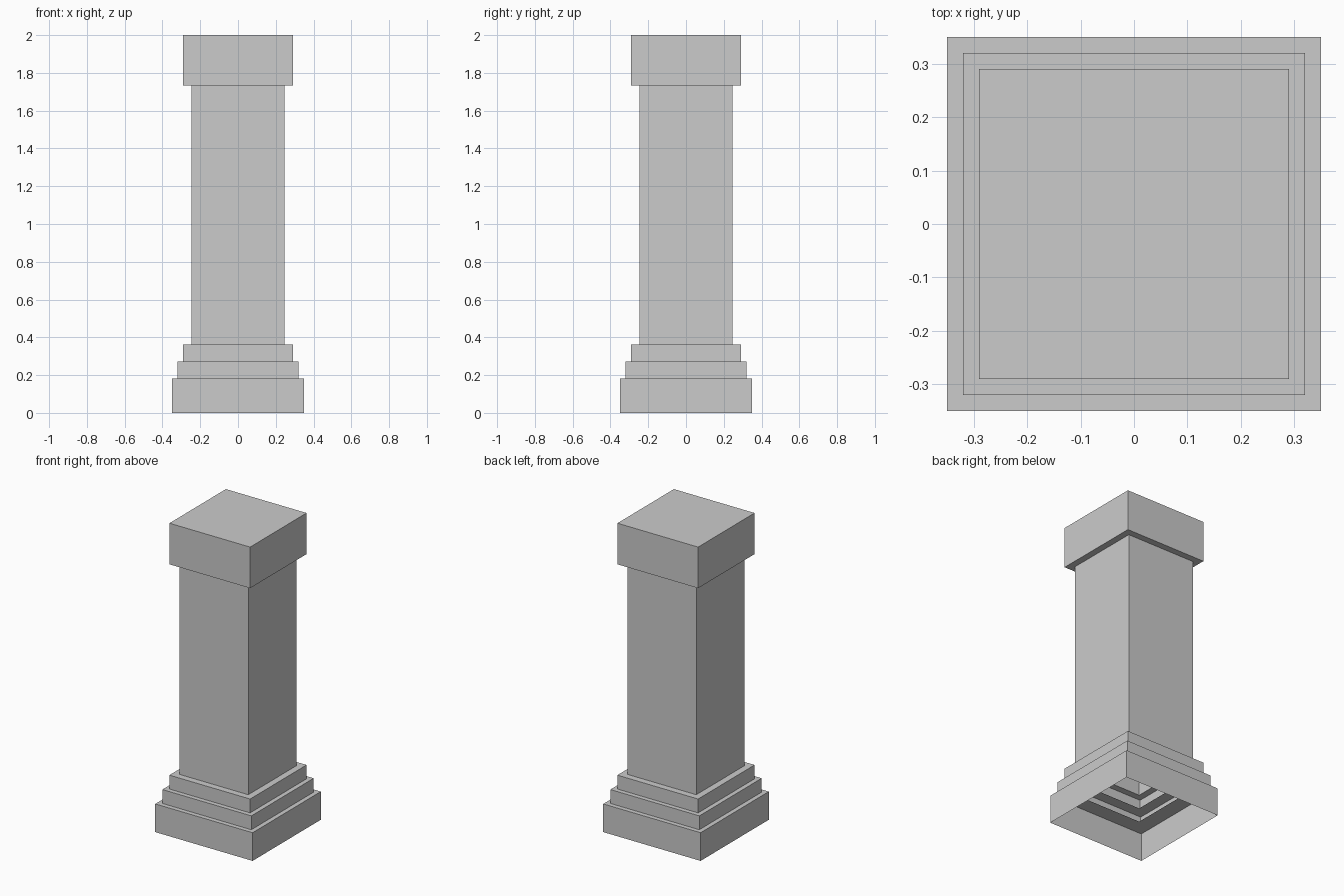
import bpy
import bmesh

cube = bpy.data.objects.get("Cube")
if cube:
    bpy.data.objects.remove(cube, do_unlink=True)

# Single stone colour
stone = bpy.data.materials.new("pale_grey_stone")
stone.use_nodes = True
colour = (0.6, 0.6, 0.6, 1)
stone.diffuse_color = colour
stone.node_tree.nodes["Principled BSDF"].inputs["Base Color"].default_value = colour

SHAFT = 0.247        # half width of the shaft
SHAFT_BOTTOM = 0.363
SHAFT_TOP = 1.733


def square_shell(name, profile, closed_top=False):
    """Thin square shell through (half width, height) profile points."""
    bm = bmesh.new()
    rings = []
    for half, z in profile:
        corners = ((-1, -1), (1, -1), (1, 1), (-1, 1))
        rings.append([bm.verts.new((sx * half, sy * half, z)) for sx, sy in corners])
    for low, high in zip(rings, rings[1:]):
        for i in range(4):
            j = (i + 1) % 4
            bm.faces.new((low[i], low[j], high[j], high[i]))
    if closed_top:
        bm.faces.new(rings[-1])
    mesh = bpy.data.meshes.new(name)
    bm.to_mesh(mesh)
    bm.free()
    mesh.materials.append(stone)
    obj = bpy.data.objects.new(name, mesh)
    bpy.context.collection.objects.link(obj)
    return obj


# Stepped base: hollow tiers, each with a ledge reaching in to the shaft line
tiers = (
    ("base_lower_tier", 0.35, 0, 0.183),
    ("base_middle_tier", 0.32, 0.183, 0.273),
    ("base_upper_tier", 0.29, 0.273, SHAFT_BOTTOM),
)
for name, half, bottom, top in tiers:
    square_shell(name, [(half, bottom), (half, top), (SHAFT, top)])

# Plain square shaft, open at both ends
square_shell("shaft", [(SHAFT, SHAFT_BOTTOM), (SHAFT, SHAFT_TOP)])

# Capital block with an overhanging underside and a flat top
square_shell("capital", [(SHAFT, SHAFT_TOP), (0.29, SHAFT_TOP), (0.29, 2)], closed_top=True)
